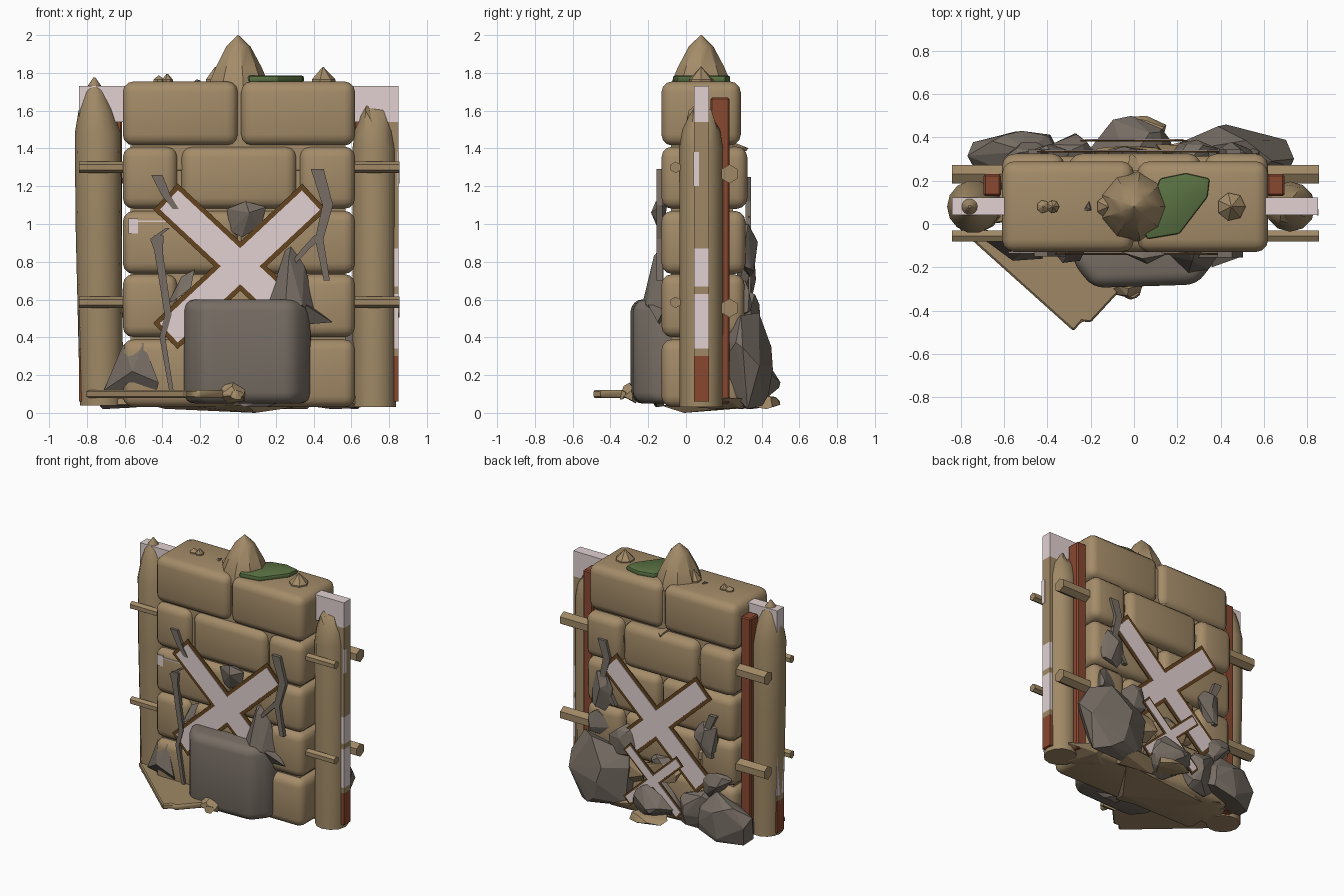
import bpy, bmesh, math, random
from mathutils import Vector, Matrix

if "Cube" in bpy.data.objects:
    bpy.data.objects.remove(bpy.data.objects["Cube"])


def material(name, r, g, b):
    m = bpy.data.materials.new(name)
    m.use_nodes = True
    m.diffuse_color = (r, g, b, 1)
    m.node_tree.nodes["Principled BSDF"].inputs["Base Color"].default_value = (r, g, b, 1)
    return m


SAND = material("sandstone", .37, .26, .14)
WOOD = material("pale wood", .35, .25, .133)
GREY = material("grey rock", .185, .155, .128)
WHITE = material("faded white paint", .76, .64, .64)
RED = material("red brown wood", .25, .065, .03)
BROWN = material("dark brown trim", .13, .058, .014)
GREEN = material("moss green", .1, .165, .055)


def finish(name, bm, mat, bevel=0, segments=3, smooth=False):
    if bevel:
        bmesh.ops.bevel(bm, geom=bm.edges[:], offset=bevel, segments=segments,
                        profile=.5, affect='EDGES', clamp_overlap=True)
    bmesh.ops.recalc_face_normals(bm, faces=bm.faces[:])
    me = bpy.data.meshes.new(name)
    bm.to_mesh(me)
    bm.free()
    ob = bpy.data.objects.new(name, me)
    bpy.context.collection.objects.link(ob)
    me.materials.append(mat)
    if smooth:
        bpy.ops.object.select_all(action='DESELECT')
        ob.select_set(True)
        bpy.context.view_layer.objects.active = ob
        bpy.ops.object.shade_smooth_by_angle(angle=math.radians(35))
    return ob


def box(name, low, high, mat, bevel=0, turn=0, segments=3):
    # box between two corners, optionally turned about its own y axis
    low, high = Vector(low), Vector(high)
    bm = bmesh.new()
    bmesh.ops.create_cube(bm, size=1)
    bmesh.ops.scale(bm, vec=high - low, verts=bm.verts)
    if turn:
        bmesh.ops.rotate(bm, matrix=Matrix.Rotation(turn, 3, 'Y'), verts=bm.verts)
    bmesh.ops.translate(bm, vec=(low + high) / 2, verts=bm.verts)
    return finish(name, bm, mat, bevel, segments, bevel > 0)


def thicken(bm, vec):
    out = bmesh.ops.extrude_face_region(bm, geom=bm.faces[:])
    moved = [v for v in out["geom"] if isinstance(v, bmesh.types.BMVert)]
    bmesh.ops.translate(bm, vec=vec, verts=moved)


def prism(name, outline, z0, z1, mat, bevel=0, segments=3):
    bm = bmesh.new()
    bm.faces.new([bm.verts.new((x, y, z0)) for x, y in outline])
    thicken(bm, (0, 0, z1 - z0))
    return finish(name, bm, mat, bevel, segments, bevel > 0)


def branch(name, points, y, width):
    # flat tapering root, widest at its first point
    bm, rows = bmesh.new(), []
    for i, (x, z) in enumerate(points):
        w = width * (1 - .7 * i / len(points))
        rows.append([bm.verts.new((x + s * w, y, z)) for s in (-1, 1)])
    for a, b in zip(rows, rows[1:]):
        bm.faces.new((a[0], a[1], b[1], b[0]))
    thicken(bm, (0, .03, 0))
    return finish(name, bm, GREY)


def lathe(name, rings, sides, mat, smooth=True, jag=0):
    # stacked rings of (x, y, z, radius)
    bm, loops = bmesh.new(), []
    for x, y, z, r in rings:
        loops.append([bm.verts.new((x + r * math.cos(a), y + r * math.sin(a), z))
                      for a in (math.tau * i / sides for i in range(sides))])
    for a, b in zip(loops, loops[1:]):
        for i in range(sides):
            j = (i + 1) % sides
            bm.faces.new((a[i], a[j], b[j], b[i]))
    bm.faces.new(loops[0])
    bm.faces.new(loops[-1])
    for i, v in enumerate(loops[-2]):
        v.co.z += jag * (i % 3 - 1)
    return finish(name, bm, mat, smooth=smooth)


def hull(name, points, mat):
    bm = bmesh.new()
    for p in points:
        bm.verts.new(p)
    out = bmesh.ops.convex_hull(bm, input=bm.verts[:])
    loose = {g for g in out["geom_interior"] if isinstance(g, bmesh.types.BMVert)}
    bmesh.ops.delete(bm, geom=list(loose), context='VERTS')
    return finish(name, bm, mat)


def rock(name, low, high, seed, mat=GREY, count=14):
    # faceted stone that fills the given bounds
    rng = random.Random(seed)
    pts = [Vector([rng.gauss(0, 1) for _ in range(3)]).normalized() for _ in range(count)]
    for k in range(3):
        a, b = min(p[k] for p in pts), max(p[k] for p in pts)
        for p in pts:
            p[k] = low[k] + (p[k] - a) / (b - a) * (high[k] - low[k])
    return hull(name, pts, mat)


# Wall of rounded blocks in running bond around a plain core
box("wall_core", (-.57, -.08, .04), (.57, .25, 1.7), SAND)
halves = [(-.61, 0), (.015, .62)]
thirds = [(-.61, -.32), (-.3, .31), (.325, .62)]
courses = [(.03, .39, .3, halves), (.4, .735, .31, thirds), (.735, 1.07, .315, halves),
           (1.08, 1.41, .325, thirds), (1.415, 1.755, .29, halves)]
for z0, z1, back, spans in courses:
    for x0, x1 in spans:
        box("wall_block", (x0, -.13, z0), (x1, back, z1), SAND, .058)

# Side posts, one sharpened and one broken
lathe("right_post", [(-.722, .08, .04, .115), (-.738, .08, 1, .122), (-.742, .08, 1.48, .122),
                     (-.752, .08, 1.6, .092), (-.76, .08, 1.7, .057), (-.76, .08, 1.775, .006)], 14, WOOD)
lathe("left_post", [(.722, .08, .03, .114), (.722, .08, 1.4, .116), (.72, .08, 1.5, .1),
                    (.71, .075, 1.57, .07), (.69, .07, 1.635, .018)], 12, WOOD, jag=.03)

# Painted boards and red boards beside the wall; only the upper part reaches the blocks
bands = [(.06, .3, .72, RED), (.3, .34, .72, WOOD), (.34, .63, .72, WHITE), (.63, .67, .72, WOOD),
         (.67, .87, .72, WHITE), (.87, 1.54, .72, WOOD), (1.54, 1.73, .595, WHITE)]
for s, outer in ((-1, .842), (1, .85)):
    for z0, z1, inner, mat in bands:
        x0, x1 = sorted((s * inner, s * outer))
        box("side_board", (x0, .042, z0), (x1, .123, z1), mat)
    x0, x1 = sorted((s * .615, s * .695))
    box("red_board", (x0, .13, .05), (x1, .23, 1.67), RED, .008, segments=1)
box("board_paint_strip", (.845, .04, 1.2), (.853, .07, 1.38), WHITE)

# Horizontal rails tied across front and back
for y, r, z in ((-.055, .03, 1.3), (-.055, .03, .585), (.23, .05, 1.265), (.23, .05, .555)):
    rail = lathe("rail", [(0, 0, -.842, r), (0, 0, .855, r)], 6, WOOD, False)
    rail.rotation_euler = (0, math.pi / 2, 0)
    rail.location = (0, y, z)

# Spikes and moss along the top
lathe("top_spike", [(0, .08, 1.7, .165), (0, .08, 1.76, .155), (0, .08, 1.83, .125),
                    (0, .08, 1.94, .066), (0, .08, 2, .003)], 9, SAND)
for x, r, z in ((-.12, .055, 1.83), (.45, .066, 1.83), (-.42, .03, 1.785), (-.375, .03, 1.795)):
    lathe("small_spike", [(x, .08, 1.73, r), (x, .08, 1.765, r), (x, .08, z, .004)], 7, SAND, False)
rock("pebble", (-.235, .055, 1.74), (-.195, .105, 1.765), 4)
prism("moss_patch", [(.24, .235), (.35, .21), (.34, .125), (.21, -.045), (.06, -.07),
                     (.04, -.01), (.12, .21)], 1.75, 1.785, GREEN, .01, 2)


def cross(name, x, y, z, half, width, trim, side, shift):
    # two thin trimmed bars on the diagonals, one shortened at its lower end by the shift;
    # the paint sits just proud of the trim
    for turn, d in ((math.radians(43), shift), (math.radians(-43), 0)):
        for part, mat, cut, step in (("trim", BROWN, 0, 0), ("paint", WHITE, trim, .004)):
            h, w, yy = half - 1.4 * d - cut, width / 2 - cut, y + side * step
            box(name + "_" + part, (x - d - h, yy - .003, z + d - w),
                (x - d + h, yy + .003, z + d + w), mat, 0, turn)


cross("front_cross", .01, -.137, .775, .54, .19, .025, -1, .045)
cross("back_cross", .01, .334, .74, .54, .19, .025, 1, .03)
cross("small_back_cross", 0, .385, .33, .3, .085, .014, 1, 0)
box("paint_chip", (-.58, -.135, .95), (-.53, -.128, 1.03), WHITE)
box("paint_scratch", (-.53, -.134, 1.01), (-.32, -.128, 1.018), WHITE)

# Large smooth boulder and shards on the front
prism("front_boulder", [(-.29, -.17), (-.19, -.295), (.29, -.28), (.39, -.15),
                        (.38, -.02), (-.28, -.02)], .05, .6, GREY, .06, 4)
hull("tall_shard", [(.13, -.14, .5), (.25, -.13, .86), (.28, -.13, .88), (.35, -.12, .8), (.37, -.12, .6),
                    (.42, -.12, .5), (.25, -.235, .56), (.34, -.21, .57), (.27, -.17, .83)], GREY)
hull("side_shard", [(.33, -.12, .5), (.36, -.2, .57), (.5, -.15, .48), (.38, -.14, .47), (.37, -.1, .58)], GREY)
hull("centre_stone", [(-.06, -.13, 1.08), (.04, -.16, 1.12), (.15, -.14, 1.09), (.12, -.13, .99),
                      (.02, -.13, .93), (-.04, -.12, .96), (.06, -.185, 1.06), (.05, -.1, 1.1)], GREY)
hull("left_shard", [(-.37, -.13, .58), (-.33, -.18, .6), (-.23, -.13, .76), (-.25, -.17, .66), (-.3, -.12, .72)], GREY)
hull("corner_shard", [(-.71, -.06, .12), (-.61, -.08, .36), (-.56, -.17, .22), (-.42, -.16, .16),
                      (-.44, -.1, .08), (-.5, -.12, .37)], GREY)
branch("right_crack", [(.42, 1.29), (.475, 1.1), (.43, .92), (.47, .7)], -.155, .034)
branch("right_twig", [(.43, .94), (.36, .87), (.29, .79)], -.154, .026)
branch("left_crack", [(-.42, .94), (-.42, .85), (-.37, .52), (-.4, .4), (-.35, .1)], -.15, .026)
branch("left_twig", [(-.42, .85), (-.45, .92), (-.37, .98)], -.149, .02)
branch("upper_left_crack", [(-.43, 1.26), (-.38, 1.15), (-.33, 1.08)], -.15, .03)
branch("back_crack", [(.46, 1.25), (.42, 1.12), (.46, .95), (.36, .78)], .315, .034)
branch("back_right_crack", [(-.46, .92), (-.4, .78), (-.44, .6)], .315, .03)

# Rubble heaped against the back
heap = [((.2, .15, .02), (.74, .46, .53)), ((-.2, .2, .02), (.18, .5, .32)),
        ((-.77, .15, .02), (-.3, .43, .36)), ((-.5, .2, .03), (-.15, .42, .33)),
        ((.38, .27, .72), (.56, .38, 1.0)), ((-.48, .27, .6), (-.3, .37, .86)),
        ((.16, .25, .4), (.4, .39, .66)), ((.42, .25, .5), (.58, .35, .7)),
        ((-.12, .27, .4), (.06, .36, .5)), ((-.6, .25, .3), (-.36, .38, .5))]
for i, (low, high) in enumerate(heap):
    rock("back_rock", low, high, i + 11, GREY, 20)
rock("front_foot_rock", (-.05, -.2, .03), (.25, -.1, .13), 31)

# Sandy shards under and between the stones
chips = [((-.13, .25, .02), (.15, .5, .1)), ((.05, .2, .02), (.4, .4, .14)), ((-.75, .0, .03), (-.35, .3, .09)),
         ((.3, .0, .02), (.75, .36, .09)), ((-.5, -.13, 0), (.3, .3, .07)), ((-.2, .26, .3), (.14, .36, .46)),
         ((-.06, .0, 1.36), (.06, .33, 1.47)), ((-.1, -.345, .05), (.04, -.26, .16)),
         ((-.04, -.35, .07), (.03, -.3, .12)), ((.1, .25, .2), (.5, .37, .45))]
for i, (low, high) in enumerate(chips):
    rock("sand_chip", low, high, i + 40, SAND, 12)

# Fallen plank lying in front
prism("fallen_plank", [(-.81, -.02), (-.28, -.495), (-.24, -.45), (-.2, -.455), (-.02, -.26),
                       (-.2, -.06)], .08, .12, WOOD, .008, 1)
